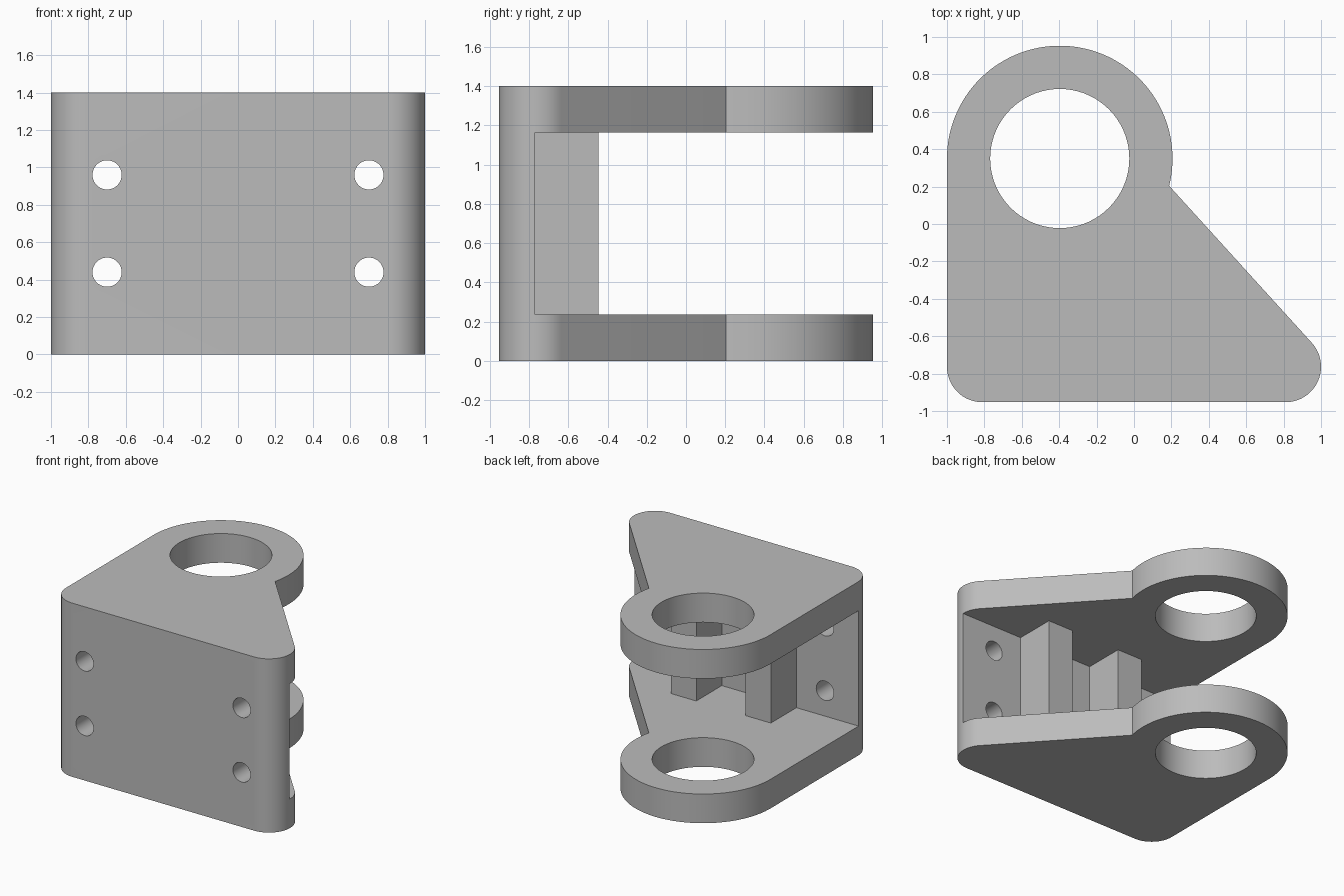
import bpy, bmesh
from math import cos, sin, radians, pi
from mathutils import Matrix

cube = bpy.data.objects.get("Cube")
if cube:
    bpy.data.objects.remove(cube, do_unlink=True)

HEIGHT, PLATE = 1.4, 0.235           # overall height, plate thickness
WALL_Y, RIB_Y = -0.77, -0.445        # inner wall face, rib end
RING, RING_R, BORE_R = (-0.397, 0.35), 0.603, 0.372
CORNER_R, CORNER_X, CORNER_Y = 0.19, 0.81, -0.763

grey = bpy.data.materials.new("light_grey")
grey.use_nodes = True
colour = (0.5, 0.5, 0.5, 1)
grey.diffuse_color = colour
grey.node_tree.nodes["Principled BSDF"].inputs["Base Color"].default_value = colour


def arc(centre, radius, start, end, steps):
    angles = [radians(start + (end - start) * i / steps) for i in range(steps + 1)]
    return [(centre[0] + radius * cos(a), centre[1] + radius * sin(a)) for a in angles]


def make_object(name, bm):
    bmesh.ops.recalc_face_normals(bm, faces=bm.faces)
    mesh = bpy.data.meshes.new(name)
    bm.to_mesh(mesh)
    bm.free()
    mesh.materials.append(grey)
    obj = bpy.data.objects.new(name, mesh)
    bpy.context.collection.objects.link(obj)
    return obj


def prism(name, outline, z0, z1):
    bm = bmesh.new()
    face = bm.faces.new([bm.verts.new((x, y, z0)) for x, y in outline])
    new = bmesh.ops.extrude_face_region(bm, geom=[face])["geom"]
    bmesh.ops.translate(bm, vec=(0, 0, z1 - z0),
                        verts=[v for v in new if isinstance(v, bmesh.types.BMVert)])
    return make_object(name, bm)


def cut(target, cutter):
    cutter.hide_render = True
    mod = target.modifiers.new("cut", "BOOLEAN")
    mod.operation, mod.solver, mod.object = "DIFFERENCE", "EXACT", cutter
    bpy.context.view_layer.objects.active = target
    bpy.ops.object.modifier_apply(modifier=mod.name)
    bpy.data.objects.remove(cutter, do_unlink=True)


# Solid block with the clevis plan: rounded corners, sloping side, ring end
outline = (arc((-CORNER_X, CORNER_Y), CORNER_R, 180, 270, 16)
           + arc((CORNER_X, CORNER_Y), CORNER_R, -90, 42, 24)
           + arc(RING, RING_R, -14, 180, 64))
bracket = prism("clevis_bracket", outline, 0, HEIGHT)

# Gap between the plates, leaving the wall and two ribs standing
gap = [(-1.2, WALL_Y)]
for inner, outer in ((-0.445, -0.22), (0.22, 0.445)):
    gap += [(inner, WALL_Y), (inner, RIB_Y), (outer, RIB_Y), (outer, WALL_Y)]
gap += [(1.2, WALL_Y), (1.2, 1.2), (-1.2, 1.2)]
cut(bracket, prism("gap_cutter", gap, PLATE, HEIGHT - PLATE))

# Bore through both ring ends
cut(bracket, prism("bore_cutter", arc(RING, BORE_R, 0, 355, 71), -0.1, HEIGHT + 0.1))

# Four bolt holes through the wall
bm = bmesh.new()
for x in (-0.7, 0.7):
    for z in (0.44, 0.96):
        place = Matrix.Translation((x, -0.86, z)) @ Matrix.Rotation(pi / 2, 4, "X")
        bmesh.ops.create_cone(bm, cap_ends=True, segments=40, radius1=0.078,
                              radius2=0.078, depth=0.4, matrix=place)
cut(bracket, make_object("bolt_hole_cutter", bm))

# Smooth the round faces, keep the edges sharp
bpy.ops.object.select_all(action="DESELECT")
bracket.select_set(True)
bpy.context.view_layer.objects.active = bracket
bpy.ops.object.shade_smooth_by_angle(angle=radians(30))
